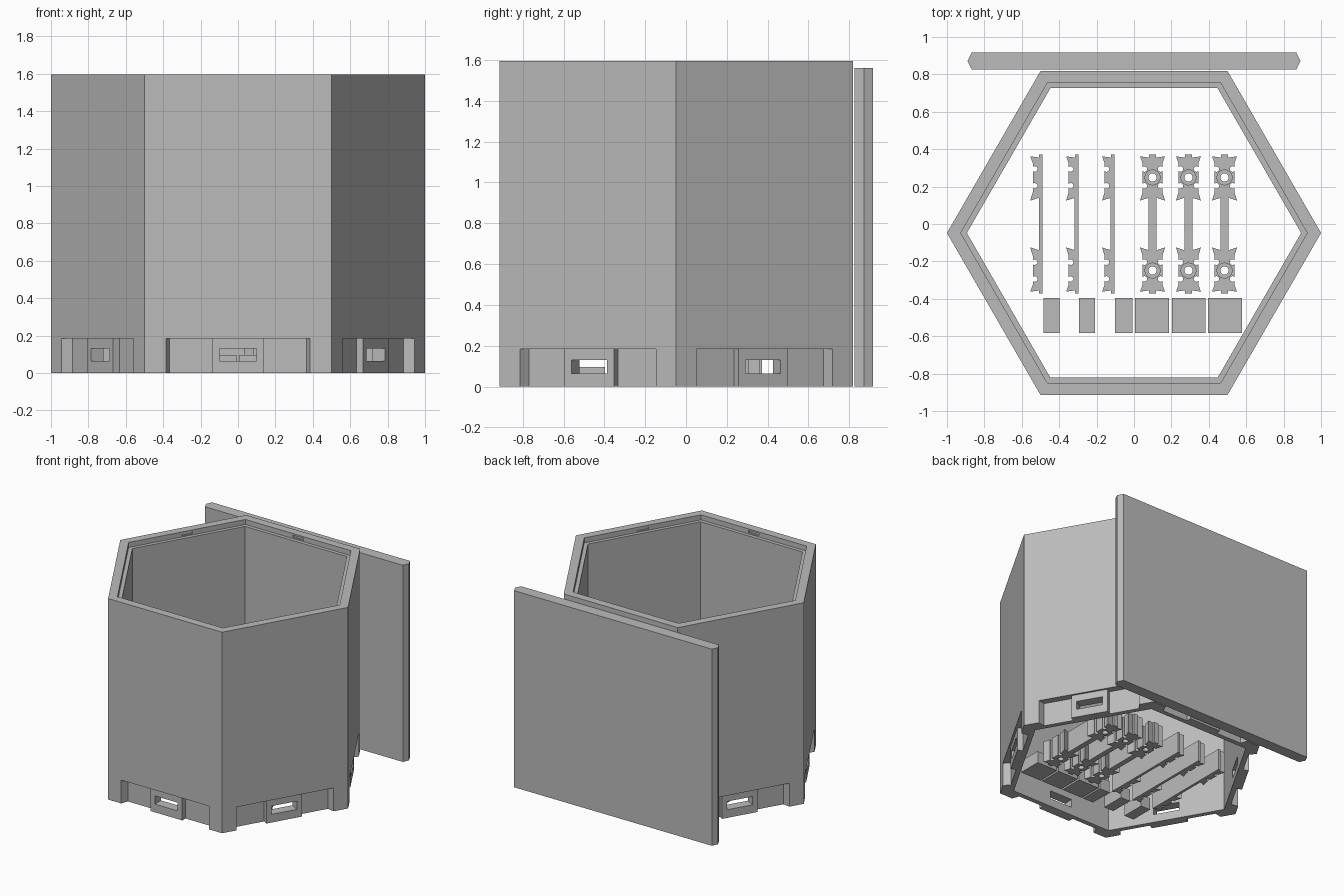
import bpy, bmesh
from math import cos, sin, pi, radians
from mathutils import Matrix, Vector

cube = bpy.data.objects.get("Cube")
if cube:
    bpy.data.objects.remove(cube, do_unlink=True)

grey = bpy.data.materials.new("plain_grey")
grey.use_nodes = True
colour = (0.5, 0.5, 0.5, 1)
grey.diffuse_color = colour
grey.node_tree.nodes["Principled BSDF"].inputs["Base Color"].default_value = colour

CENTRE_Y = -0.048
APOTHEM = cos(pi / 6)


def prism(bm, outline, z0, z1, matrix=Matrix()):
    """Extrude a flat outline from z0 to z1."""
    low = [bm.verts.new(matrix @ Vector((x, y, z0))) for x, y in outline]
    high = [bm.verts.new(matrix @ Vector((x, y, z1))) for x, y in outline]
    bm.faces.new(low)
    bm.faces.new(high)
    for i in range(len(low)):
        j = (i + 1) % len(low)
        bm.faces.new((low[i], low[j], high[j], high[i]))


def finish(name, bm):
    bmesh.ops.recalc_face_normals(bm, faces=bm.faces)
    mesh = bpy.data.meshes.new(name)
    bm.to_mesh(mesh)
    bm.free()
    mesh.materials.append(grey)
    obj = bpy.data.objects.new(name, mesh)
    bpy.context.collection.objects.link(obj)
    return obj


def solid(name, *prisms):
    bm = bmesh.new()
    for p in prisms:
        prism(bm, *p)
    return finish(name, bm)


def cut(obj, *cutters):
    """Subtract the cutters, bake the result and drop the cutters."""
    for c in cutters:
        c.hide_render = True
        mod = obj.modifiers.new("cut", 'BOOLEAN')
        mod.operation, mod.solver, mod.object = 'DIFFERENCE', 'EXACT', c
    graph = bpy.context.evaluated_depsgraph_get()
    mesh = bpy.data.meshes.new_from_object(obj.evaluated_get(graph))
    obj.modifiers.clear()
    obj.data = mesh
    for c in cutters:
        bpy.data.objects.remove(c, do_unlink=True)


def polygon(radius, sides, x=0, y=0):
    return [(x + radius * cos(2 * pi * i / sides), y + radius * sin(2 * pi * i / sides))
            for i in range(sides)]


def rect(x0, x1, y0, y1):
    return [(x0, y0), (x1, y0), (x1, y1), (x0, y1)]


def mirror_x(half):
    return half + [(-x, y) for x, y in reversed(half)]


# Hexagonal tube with a seat for a lid
def hexagon(apothem):
    return polygon(apothem / APOTHEM, 6, 0, CENTRE_Y)


def on_sides(outline, z0, z1):
    """Repeat an outline on all six walls; local y is the distance outward."""
    return [(outline, z0, z1, Matrix.Translation((0, CENTRE_Y, 0))
             @ Matrix.Rotation(radians(60 * k), 4, 'Z')
             @ Matrix.Translation((0, APOTHEM, 0))) for k in range(6)]


tube = solid("hexagonal_tube", (hexagon(APOTHEM), 0, 1.595))
recess = mirror_x([(0.14, -0.015), (0.14, -0.055), (0.365, -0.055), (0.385, 0), (0.385, 0.02)])
cut(tube,
    solid("bore_cutter", (hexagon(0.774), -0.1, 1.7)),
    solid("seat_cutter", (hexagon(0.802), 1.555, 1.7)),
    solid("recess_cutter", *on_sides(recess, -0.05, 0.185)),
    solid("window_cutter", *on_sides(rect(-0.1, 0.1, -0.2, 0.05), 0.065, 0.13)),
    solid("notch_cutter", *on_sides(rect(-0.045, 0.045, -0.08, -0.056), 1.565, 1.582)))

# Loose lid panel standing behind, with pointed side edges
panel = mirror_x([(0.868, 0.826), (0.89, 0.871), (0.868, 0.916)])
solid("back_panel", (panel, 0, 1.56))

# Connector bars: two flared pads joined by a thin stem
CLIP_HEIGHT = 0.17
upper = [(0.019, 0.372), (0.019, 0.355), (0.067, 0.362), (0.053, 0.325),
         (0.053, 0.17), (0.067, 0.125), (0.021, 0.14)]
side = upper + [(x, -y) for x, y in reversed(upper)]


def screw_holes(x, signs):
    return [(polygon(0.015, 16, x + s * 0.043, end * 0.249 + d), -0.1, 0.4)
            for s in signs for end in (-1, 1) for d in (-0.045, 0.045)]


def bolt_holes(x, radius, z0):
    return [(polygon(radius, 24, x, end * 0.249), z0, 0.4) for end in (-1, 1)]


for i, x in enumerate((0.099, 0.291, 0.484)):
    bar = solid(f"connector_bar_{i + 1}",
                ([(x + px, py) for px, py in mirror_x(side)], 0, CLIP_HEIGHT))
    cut(bar, solid("screw_cutter", *screw_holes(x, (-1, 1))),
        solid("bolt_cutter", *bolt_holes(x, 0.022, -0.1)),
        solid("bolt_head_cutter", *bolt_holes(x, 0.04, 0.1)))

# Half connector bars with one flat side
half = [(0, 0.372)] + side + [(0, -0.372)]
for i, x in enumerate((-0.488, -0.296, -0.104)):
    bar = solid(f"half_connector_bar_{i + 1}", ([(x - px, py) for px, py in half], 0, CLIP_HEIGHT))
    cut(bar, solid("screw_cutter", *screw_holes(x, (-1,))))

# Row of small blocks, narrow ones beside the half bars
for i, (x, width) in enumerate(((-0.442, 0.085), (-0.251, 0.085), (-0.055, 0.092),
                                (0.096, 0.182), (0.292, 0.178), (0.487, 0.182))):
    solid(f"small_block_{i + 1}",
          (rect(x - width / 2, x + width / 2, -0.583, -0.396), 0, 0.095))
